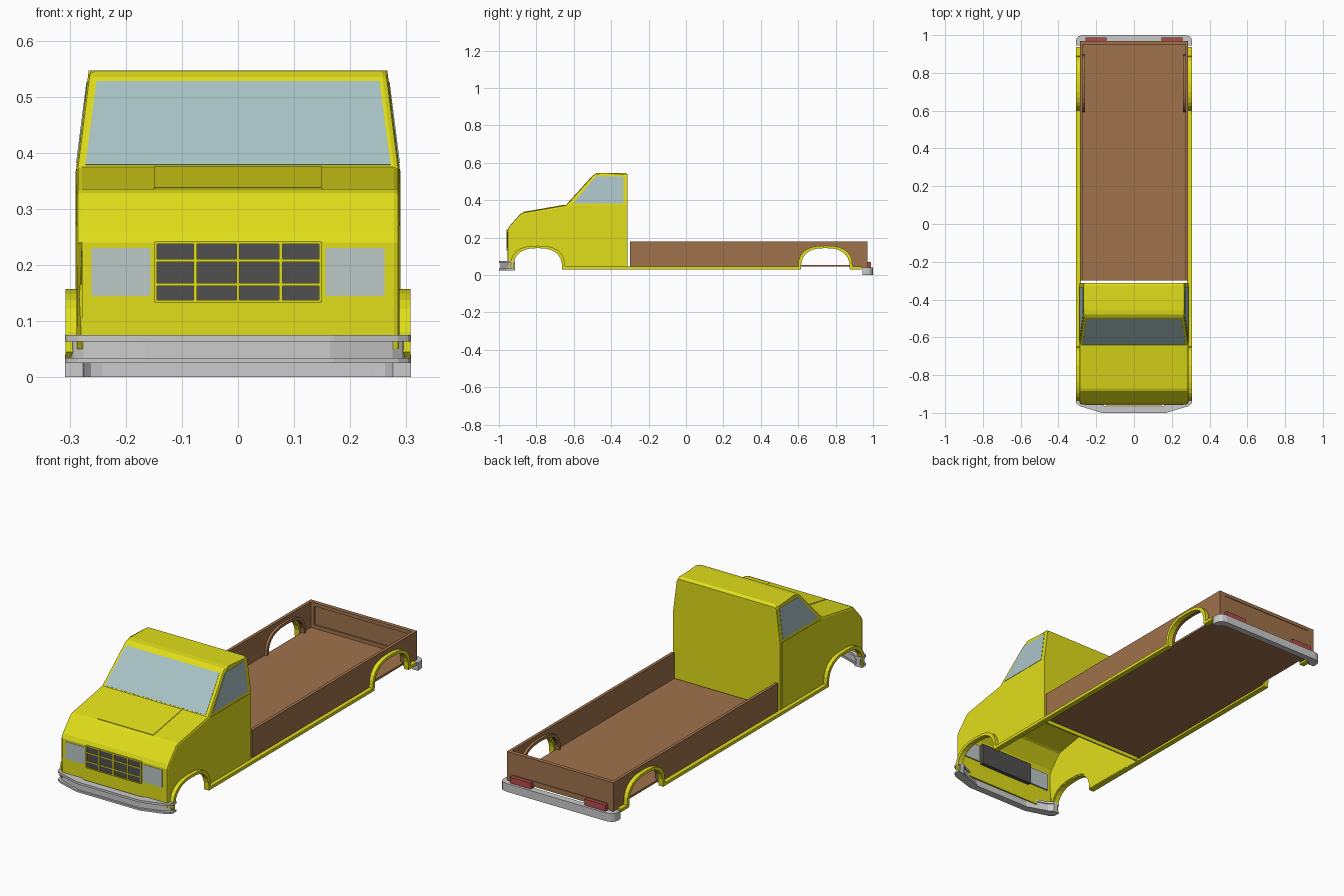
import bpy, bmesh, math
from mathutils import Vector

if "Cube" in bpy.data.objects:
    bpy.data.objects.remove(bpy.data.objects["Cube"])


def material(name, rgb):
    m = bpy.data.materials.new(name)
    m.diffuse_color = (*rgb, 1)
    m.use_nodes = True
    m.node_tree.nodes["Principled BSDF"].inputs["Base Color"].default_value = m.diffuse_color
    return m


YELLOW = material("yellow_paint", (0.75, 0.73, 0.01))
BROWN = material("brown_wood", (0.35, 0.17, 0.07))
GLASS = material("glass", (0.40, 0.55, 0.57))
LAMP = material("lamp_glass", (0.5, 0.58, 0.57))
DARK = material("dark_grille", (0.08, 0.08, 0.08))
RED = material("red_lamp", (0.45, 0.07, 0.07))


def finish(name, bm, mat=None):
    bmesh.ops.recalc_face_normals(bm, faces=bm.faces)
    me = bpy.data.meshes.new(name)
    bm.to_mesh(me)
    bm.free()
    ob = bpy.data.objects.new(name, me)
    bpy.context.collection.objects.link(ob)
    if mat:
        me.materials.append(mat)
    return ob


def prism(name, pts, vec, mat=None):
    """Extrude a flat polygon of 3D points along vec."""
    bm = bmesh.new()
    f = bm.faces.new([bm.verts.new(p) for p in pts])
    ext = bmesh.ops.extrude_face_region(bm, geom=[f], use_keep_orig=True)
    bmesh.ops.translate(bm, vec=Vector(vec), verts=[v for v in ext["geom"] if isinstance(v, bmesh.types.BMVert)])
    return finish(name, bm, mat)


def side_prism(name, yz, x0, x1, mat):
    """Side profile extruded across x, built on both sides."""
    for side, s in (("left", -1), ("right", 1)):
        prism(f"{name}_{side}", [(s * x0, y, z) for y, z in yz], (s * (x1 - x0), 0, 0), mat)


def box(name, x, y, z, mat=None):
    pts = [(x[0], y[0], z[0]), (x[1], y[0], z[0]), (x[1], y[1], z[0]), (x[0], y[1], z[0])]
    return prism(name, pts, (0, 0, z[1] - z[0]), mat)


def arch(c, half, top, base, n=14):
    """Squarish wheel arch, from front to rear."""
    pts = []
    for i in range(n + 1):
        a = math.pi * (1 - i / n)
        co, si = math.cos(a), max(math.sin(a), 0)
        pts.append((c + half * math.copysign(abs(co) ** 0.77, co), base + (top - base) * si ** 0.77))
    return pts


FRONT, REAR = -0.793, 0.745


def half_width(z):
    return 0.288 - max(0, z - 0.375) * 0.128


# Cab shell: hollow, open underneath, narrowing above the belt line
nose = [(-0.955, 0.05), (-0.955, 0.24), (-0.945, 0.26), (-0.885, 0.328), (-0.87, 0.335), (-0.64, 0.375)]
roof = [(-0.495, 0.535), (-0.48, 0.544), (-0.455, 0.547), (-0.325, 0.547), (-0.312, 0.538)]
back = [(-0.312, 0.375), (-0.312, 0.035)]
cut = [p for p in arch(FRONT, 0.137, 0.15, 0.035) if p[1] > 0.05 or p[0] > FRONT]
bm = bmesh.new()
cols = []
for s in (-1, 1):
    outline = [bm.verts.new((s * half_width(z), y, z)) for y, z in nose + roof + back]
    low = [bm.verts.new((s * 0.288, y, z)) for y, z in [(-0.93, 0.05)] + cut]
    belt, rear = len(nose) - 1, len(nose + roof)
    bm.faces.new(outline[:belt + 1] + outline[rear:] + low[::-1])
    bm.faces.new(outline[belt:rear + 1])
    cols.append(outline)
for i in range(len(cols[0]) - 1):
    bm.faces.new((cols[0][i], cols[0][i + 1], cols[1][i + 1], cols[1][i]))
rim = [e for c in cols for a, b in zip(c[:rear - 1], c[1:rear]) for e in a.link_edges if e.other_vert(a) is b]
bmesh.ops.bevel(bm, geom=rim, offset=0.010, segments=2, profile=0.5, affect='EDGES', clamp_overlap=True)
cab = finish("cab_shell", bm, YELLOW)
mod = cab.modifiers.new("thickness", 'SOLIDIFY')
mod.thickness, mod.offset = 0.010, -1

# Windscreen and side windows, just proud of the shell on both faces
d = Vector((0, 0.145, 0.16))
nrm = Vector((0, -0.16, 0.145)).normalized()
base = Vector((0, -0.64, 0.375)) + nrm * 0.0015
shield = [base + d * t + Vector((x, 0, 0)) for x, t in ((-0.272, 0.02), (0.272, 0.02), (0.252, 0.95), (-0.252, 0.95))]
prism("windscreen", shield, -nrm * 0.013, GLASS)
win = [(-0.605, 0.382), (-0.482, 0.527), (-0.335, 0.527), (-0.335, 0.382)]
for side, s in (("left", -1), ("right", 1)):
    prism(f"side_window_{side}", [(s * (half_width(z) + 0.0015), y, z) for y, z in win], (-s * 0.013, 0, 0), GLASS)

# Doors and bonnet panel
side_prism("door", [(-0.625, 0.048), (-0.625, 0.368), (-0.328, 0.368), (-0.328, 0.048)], 0.283, 0.290, YELLOW)
prism("bonnet_panel", [(-0.15, -0.868, 0.334), (0.15, -0.868, 0.334), (0.15, -0.65, 0.372), (-0.15, -0.65, 0.372)],
      (0, 0, 0.004), YELLOW)

# Grille with bars, and headlights
box("grille", (-0.147, 0.147), (-0.957, -0.93), (0.135, 0.24), DARK)
for x in (-0.147, -0.076, 0, 0.076, 0.147):
    box("grille_upright", (x - 0.003, x + 0.003), (-0.961, -0.955), (0.134, 0.241), YELLOW)
for z in (0.135, 0.165, 0.208, 0.24):
    box("grille_crossbar", (-0.147, 0.147), (-0.960, -0.955), (z - 0.0025, z + 0.0025), YELLOW)
for s in (-1, 1):
    box("headlight", sorted((s * 0.156, s * 0.261)), (-0.957, -0.94), (0.145, 0.23), LAMP)

# Wheel arch flares and sill, one continuous trim
outer = arch(FRONT, 0.145, 0.157, 0.045) + arch(REAR, 0.145, 0.157, 0.045) + [(0.938, 0.045), (0.938, 0.03)]
inner = arch(FRONT, 0.131, 0.144, 0.03) + arch(REAR, 0.131, 0.144, 0.03)
side_prism("arch_and_sill_trim", outer + inner[::-1], 0.281, 0.307, YELLOW)

# Load bed: floor, walls, inner arch liners and tailgate
box("bed_floor", (-0.275, 0.275), (-0.30, 0.965), (0.045, 0.055), BROWN)
wall = [(-0.30, 0.18), (-0.30, 0.04)] + arch(REAR, 0.138, 0.150, 0.04) + [(0.97, 0.04), (0.97, 0.18)]
side_prism("bed_wall", wall, 0.272, 0.287, BROWN)
liner = arch(REAR, 0.152, 0.163, 0.05) + arch(REAR, 0.138, 0.150, 0.05)[::-1]
side_prism("arch_liner", liner, 0.260, 0.275, BROWN)
box("tailgate", (-0.272, 0.272), (0.957, 0.967), (0.045, 0.18), BROWN)
for z in ((0.055, 0.072), (0.163, 0.18)):
    box("tailgate_rail", (-0.272, 0.272), (0.950, 0.970), z, BROWN)
for s in (-1, 1):
    box("tailgate_post", sorted((s * 0.255, s * 0.272)), (0.950, 0.970), (0.045, 0.18), BROWN)
    box("tail_light", sorted((s * 0.145, s * 0.258)), (0.965, 0.988), (0.038, 0.070), RED)


def bumper(name, plan, depth, z0, z1):
    """Bar following a mirrored half plan (centre to end), narrowed inwards by depth."""
    full = [(-x, y) for x, y in plan[::-1]] + plan
    sy = math.copysign(1, plan[0][1])
    end = plan[-1][1]
    back_edge = [(x * (1 - depth / 0.308), y - sy * min(depth, abs(y - end))) for x, y in full]
    prism(name, [(x, y, z0) for x, y in full + back_edge[::-1]], (0, 0, z1 - z0))


# Front bumper with a grooved face, and rear bumper
fp = [(0.17, -1.0), (0.285, -0.965), (0.303, -0.952), (0.308, -0.94), (0.308, -0.915)]
groove = [(x * 0.965, y + 0.009) for x, y in fp[:-1]] + [(0.297, -0.915)]
bumper("front_bumper_top", fp, 0.035, 0.064, 0.075)
bumper("front_bumper_face", groove, 0.022, 0.030, 0.066)
bumper("front_bumper_bottom", fp, 0.035, 0.025, 0.034)
rp = [(0.27, 1.0), (0.292, 0.995), (0.304, 0.983), (0.308, 0.968), (0.308, 0.945)]
bumper("rear_bumper", rp, 0.032, 0.0, 0.04)
